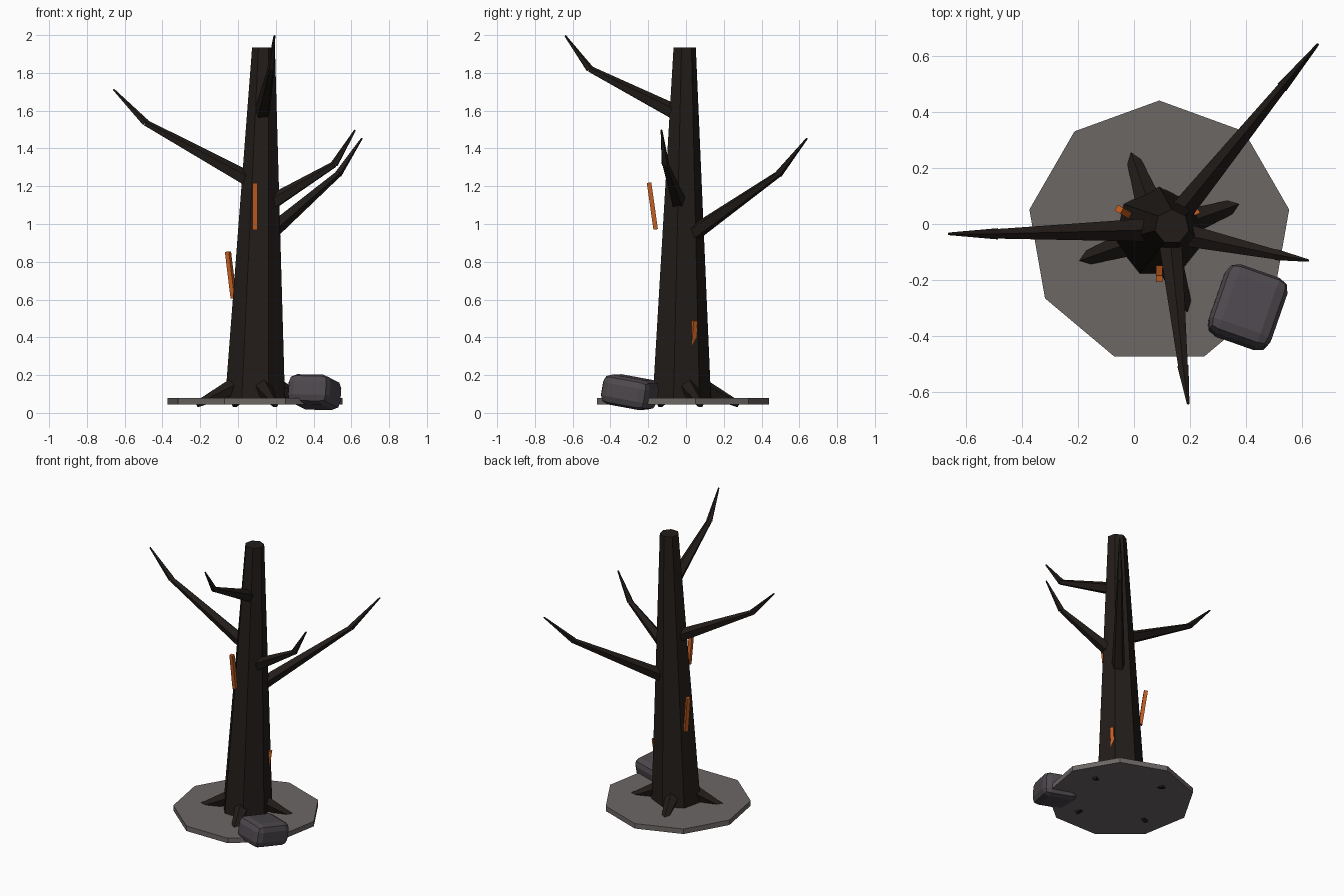
import bpy, bmesh
from math import radians, cos, sin, pi
from mathutils import Vector, Matrix

if "Cube" in bpy.data.objects:
    bpy.data.objects.remove(bpy.data.objects["Cube"])


def material(name, rgb):
    m = bpy.data.materials.new(name)
    m.diffuse_color = (*rgb, 1)
    m.use_nodes = True
    m.node_tree.nodes["Principled BSDF"].inputs["Base Color"].default_value = m.diffuse_color
    return m


BARK = material("bark", (0.016, 0.012, 0.010))
EARTH = material("earth", (0.15, 0.135, 0.13))
STONE = material("stone", (0.075, 0.065, 0.075))
EMBER = material("ember", (0.55, 0.11, 0.015))


def finish(bm, name, mat):
    bmesh.ops.recalc_face_normals(bm, faces=bm.faces)
    me = bpy.data.meshes.new(name)
    bm.to_mesh(me)
    bm.free()
    me.materials.append(mat)
    ob = bpy.data.objects.new(name, me)
    bpy.context.collection.objects.link(ob)
    return ob


def frustum(bm, p0, p1, r0, r1, sides, phase=0.0, upright=False):
    """Tapered prism between two points; upright keeps both ends level."""
    p0, p1 = Vector(p0), Vector(p1)
    if upright:
        rot = Matrix.Identity(3)
    else:
        rot = (p1 - p0).to_track_quat('Z', 'Y').to_matrix()
    rings = []
    for p, r in ((p0, r0), (p1, r1)):
        ring = []
        for i in range(sides):
            a = phase + 2 * pi * i / sides
            ring.append(bm.verts.new(p + rot @ Vector((r * cos(a), r * sin(a), 0))))
        rings.append(ring)
    lo, hi = rings
    for i in range(sides):
        j = (i + 1) % sides
        bm.faces.new((lo[i], lo[j], hi[j], hi[i]))
    bm.faces.new(lo[::-1])
    bm.faces.new(hi)


CX, CY = 0.09, -0.03

# nine-sided ground slab
bm = bmesh.new()
frustum(bm, (CX, CY, 0.045), (CX, CY, 0.08), 0.47, 0.47, 9, pi / 2, True)
finish(bm, "ground_slab", EARTH)

# leaning seven-sided trunk
bm = bmesh.new()
frustum(bm, (CX, CY, 0.06), (0.135, -0.01, 1.935), 0.163, 0.062, 7, pi / 2, True)
finish(bm, "trunk", BARK)

# bent branches: base, elbow, tip
branches = {
    "left_branch": ((0.10, -0.02, 1.21), (-0.49, -0.035, 1.535), (-0.66, -0.035, 1.713)),
    "front_branch": ((0.125, -0.02, 1.57), (0.175, -0.51, 1.82), (0.193, -0.64, 1.997)),
    "back_branch": ((0.14, 0.01, 0.93), (0.53, 0.49, 1.265), (0.655, 0.64, 1.453)),
    "right_branch": ((0.14, -0.03, 1.09), (0.51, -0.11, 1.315), (0.62, -0.13, 1.497)),
}
for name, (a, b, c) in branches.items():
    bm = bmesh.new()
    frustum(bm, a, b, 0.046, 0.018, 5, pi / 2)
    frustum(bm, b, c, 0.021, 0.005, 5, pi / 2)
    finish(bm, name, BARK)

# four roots spreading from the trunk and diving through the slab
for i in range(4):
    a = radians(19.5 + 90 * i)
    d = Vector((cos(a), sin(a), 0))
    base = Vector((CX, CY, 0))
    bm = bmesh.new()
    frustum(bm, base + d * 0.09 + Vector((0, 0, 0.15)),
            base + d * 0.325 + Vector((0, 0, 0.045)), 0.052, 0.018, 5, pi / 2)
    finish(bm, f"root_{i + 1}", BARK)

# glowing splinters leaning out from the bark
for i, (ang, r, z) in enumerate(((30, 0.132, 0.365), (150, 0.148, 0.73), (-90, 0.148, 1.095))):
    a = radians(ang)
    bm = bmesh.new()
    bmesh.ops.create_cube(bm, size=1, matrix=Matrix.Diagonal((0.024, 0.024, 0.25, 1)))
    ob = finish(bm, f"splinter_{i + 1}", EMBER)
    ob.matrix_world = (Matrix.Translation((CX + r * cos(a), CY + r * sin(a), z))
                       @ Matrix.Rotation(a, 4, 'Z') @ Matrix.Rotation(radians(8), 4, 'Y'))

# tilted, rounded rock
bm = bmesh.new()
bmesh.ops.create_cube(bm, size=1, matrix=Matrix.Diagonal((0.235, 0.265, 0.16, 1)))
rock = finish(bm, "rock", STONE)
rock.matrix_world = (Matrix.Translation((0.405, -0.297, 0.11))
                     @ Matrix.Rotation(radians(-9), 4, 'X')
                     @ Matrix.Rotation(radians(4), 4, 'Y')
                     @ Matrix.Rotation(radians(-19), 4, 'Z'))
bev = rock.modifiers.new("bevel", 'BEVEL')
bev.width = 0.045
bev.segments = 2
